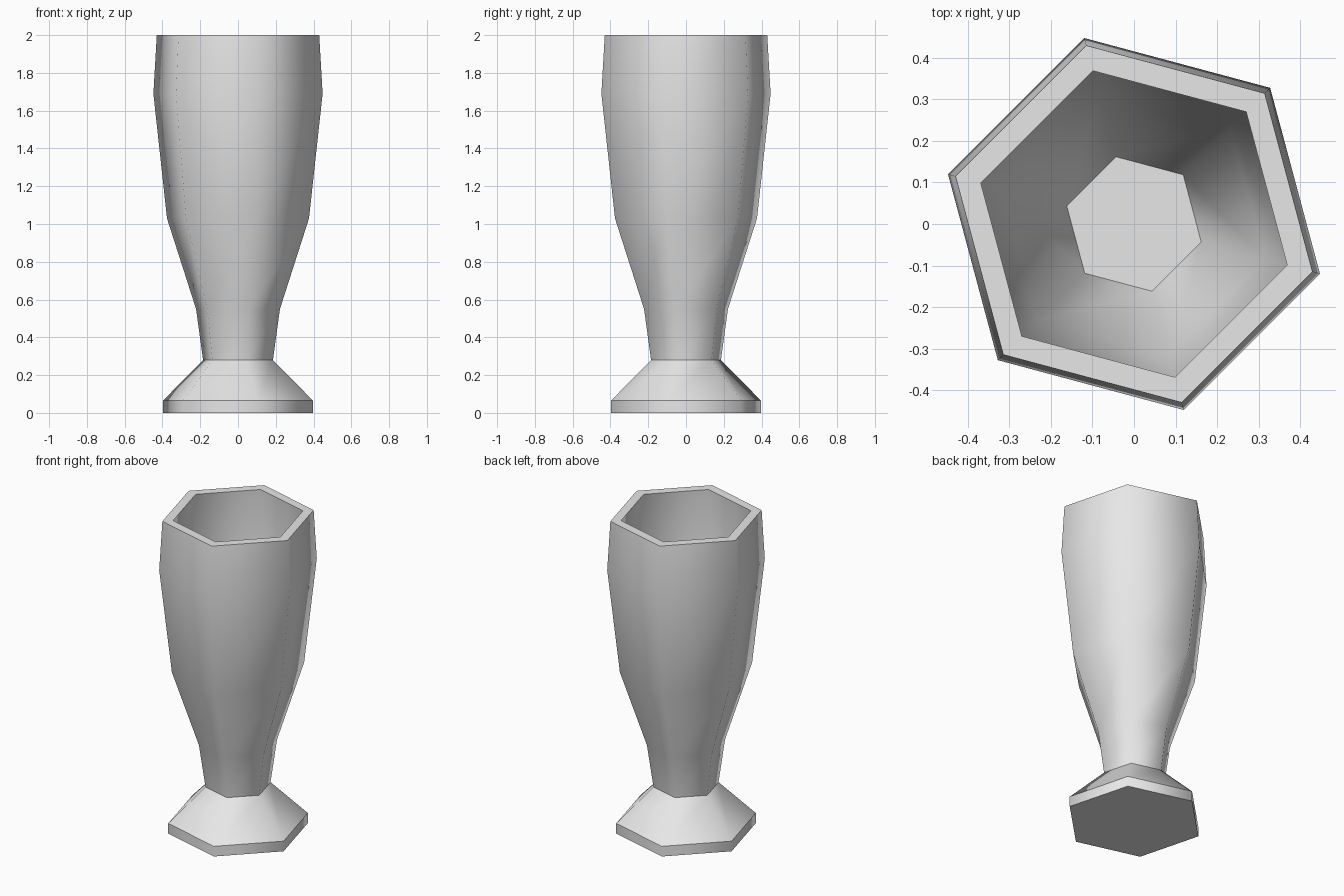
import bpy
import bmesh
from math import cos, sin, radians

cube = bpy.data.objects.get("Cube")
if cube:
    bpy.data.objects.remove(cube, do_unlink=True)

SIDES = 6
TURN = radians(45)
WIDEST = cos(radians(15))  # half-width of the turned hexagon per unit radius

grey = bpy.data.materials.new("plain grey")
grey.use_nodes = True
grey.diffuse_color = (0.8, 0.8, 0.8, 1)
grey.node_tree.nodes["Principled BSDF"].inputs["Base Color"].default_value = (0.8, 0.8, 0.8, 1)


def lathe(name, profile, cap_start=False, cap_end=False):
    """Spin (half-width, height, crisp) points into a six-sided smooth shell."""
    bm = bmesh.new()
    rings = []
    for half_width, z, crisp in profile:
        r = half_width / WIDEST
        angles = [TURN + radians(360 / SIDES) * k for k in range(SIDES)]
        rings.append([bm.verts.new((r * cos(a), r * sin(a), z)) for a in angles])
    for low, high in zip(rings, rings[1:]):
        for k in range(SIDES):
            n = (k + 1) % SIDES
            bm.faces.new((low[k], low[n], high[n], high[k]))
    if cap_start:
        bm.faces.new(rings[0][::-1])
    if cap_end:
        bm.faces.new(rings[-1])
    for face in bm.faces:
        face.smooth = True
    # Crisp rings break the smooth shading
    for ring, point in zip(rings, profile):
        if point[2]:
            for k in range(SIDES):
                bm.edges.get((ring[k], ring[(k + 1) % SIDES])).smooth = False
    mesh = bpy.data.meshes.new(name)
    bm.to_mesh(mesh)
    bm.free()
    mesh.materials.append(grey)
    obj = bpy.data.objects.new(name, mesh)
    bpy.context.collection.objects.link(obj)
    return obj


# Flared foot with a flat underside
lathe("foot", [(0.397, 0, True), (0.397, 0.065, True), (0.185, 0.28, True)],
      cap_start=True)

# Tall bowl: outer wall up, over the rim, inner wall down to the floor
lathe("bowl", [(0.185, 0.28, True), (0.222, 0.55, False), (0.376, 1.03, False),
               (0.448, 1.69, False), (0.43, 2.0, True), (0.369, 2.0, True),
               (0.387, 1.69, False), (0.316, 1.05, False), (0.162, 0.56, True)],
      cap_end=True)
